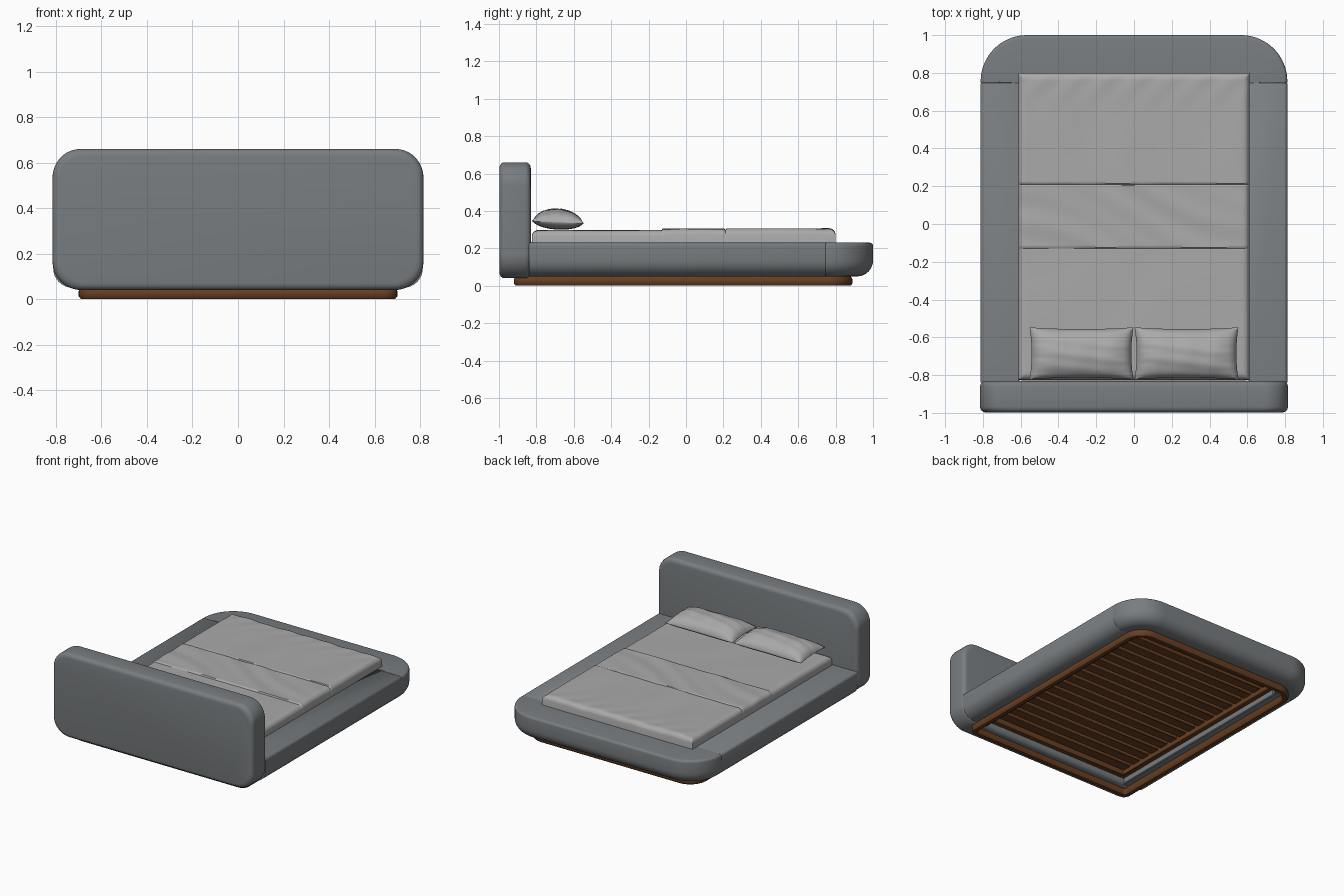
import bpy, bmesh, math
from math import sin, cos, pi, sqrt, exp

cube = bpy.data.objects.get("Cube")
if cube:
    bpy.data.objects.remove(cube, do_unlink=True)


def material(name, rgb):
    m = bpy.data.materials.new(name)
    m.use_nodes = True
    col = (*rgb, 1)
    m.diffuse_color = col
    m.node_tree.nodes["Principled BSDF"].inputs["Base Color"].default_value = col
    return m


UPHOLSTERY = material("grey upholstery", (0.19, 0.205, 0.215))
LINEN = material("light grey linen", (0.40, 0.40, 0.40))
WOOD = material("brown wood", (0.14, 0.05, 0.016))


def finish(name, bm, mat, bevel=0, segments=3, angle=40):
    bmesh.ops.recalc_face_normals(bm, faces=bm.faces)
    mesh = bpy.data.meshes.new(name)
    bm.to_mesh(mesh)
    bm.free()
    mesh.materials.append(mat)
    ob = bpy.data.objects.new(name, mesh)
    bpy.context.collection.objects.link(ob)
    bpy.context.view_layer.objects.active = ob
    bpy.ops.object.select_all(action="DESELECT")
    ob.select_set(True)
    if bevel:
        mod = ob.modifiers.new("bevel", "BEVEL")
        mod.width, mod.segments = bevel, segments
        mod.limit_method, mod.angle_limit = "ANGLE", math.radians(40)
    bpy.ops.object.shade_smooth_by_angle(angle=math.radians(angle))
    return ob


def box(name, lo, hi, mat, bevel=0, segments=3):
    bm = bmesh.new()
    bmesh.ops.create_cube(bm, size=1)
    for v in bm.verts:
        v.co = [(a + b) / 2 + c * (b - a) for a, b, c in zip(lo, hi, v.co)]
    return finish(name, bm, mat, bevel, segments)


def arc(cx, cy, r, start, sweep=90, n=12):
    angles = [math.radians(start + sweep * i / n) for i in range(n + 1)]
    return [(cx + r * cos(a), cy + r * sin(a)) for a in angles]


def sweep(name, path, profile, mat, closed, grooves=()):
    """Carry an (inset, height) profile along a counter-clockwise plan path."""
    bm = bmesh.new()
    n, rings = len(path), []
    for i, (x, y) in enumerate(path):
        a = path[i - 1] if closed or i else path[i]
        b = path[(i + 1) % n] if closed or i < n - 1 else path[i]
        tx, ty = b[0] - a[0], b[1] - a[1]
        k = math.hypot(tx, ty)
        mid = sum(d for d, z in profile) / len(profile)
        s = 0.97 if i in grooves else 1
        ring = []
        for d, z in profile:
            d = mid + (d - mid) * s
            z = 0.135 + (z - 0.135) * s
            ring.append(bm.verts.new((x - ty / k * d, y + tx / k * d, z)))
        rings.append(ring)
    m = len(profile)
    for i in range(n if closed else n - 1):
        p, q = rings[i], rings[(i + 1) % n]
        for j in range(m):
            bm.faces.new((p[j], p[(j + 1) % m], q[(j + 1) % m], q[j]))
    if not closed:
        bm.faces.new(rings[0])
        bm.faces.new(rings[-1])
    return finish(name, bm, mat)


# Upholstered surround: three sides with a rounded foot end and two seams
side = [(0.812, -0.84), (0.812, 0.742), (0.812, 0.747), (0.812, 0.752)]
right = side + arc(0.567, 0.755, 0.245, 0, n=16)
path = right + [(-x, y) for x, y in reversed(right)]
profile = ([(0.205, 0.225), (0.2, 0.23)] + arc(0.018, 0.212, 0.018, 90, n=4)
           + arc(0.085, 0.135, 0.085, 180, n=8) + [(0.2, 0.045), (0.205, 0.05)])
sweep("bed_surround", path, profile, UPHOLSTERY, False, (2, len(path) - 3))

# Headboard: rounded panel with softened rims
bm = bmesh.new()
outline = (arc(0.69, 0.535, 0.125, 0) + arc(-0.69, 0.535, 0.125, 90)
           + arc(-0.69, 0.165, 0.125, 180) + arc(0.69, 0.165, 0.125, 270))
rings = []
rim = [(-0.998 + 0.03 * (1 - cos(t * pi / 8)), 0.03 * (1 - sin(t * pi / 8))) for t in range(5)]
layers = rim + [(-1.828 - y, inset) for y, inset in reversed(rim)]
for y, inset in layers:
    rings.append([bm.verts.new((x * (1 - inset / 0.815), y, 0.35 + (z - 0.35) * (1 - inset / 0.31)))
                  for x, z in outline])
for p, q in zip(rings, rings[1:]):
    for j in range(len(p)):
        k = (j + 1) % len(p)
        bm.faces.new((p[j], p[k], q[k], q[j]))
bm.faces.new(rings[0])
bm.faces.new(rings[-1])
finish("headboard", bm, UPHOLSTERY)

# Plinth ring under the surround
path = (arc(0.56, 0.75, 0.14, 0) + arc(-0.56, 0.75, 0.14, 90)
        + arc(-0.64, -0.86, 0.06, 180) + arc(0.64, -0.86, 0.06, 270))
profile = [(0.008, 0.05), (0, 0.035), (0, 0.012), (0.01, 0), (0.035, 0), (0.045, 0.012), (0.045, 0.05)]
sweep("plinth", path, profile, WOOD, True)

# Slatted base: rails and evenly spaced slats
for s, label in ((1, "left"), (-1, "right")):
    box(f"{label}_rail", (s * 0.585 - 0.018, -0.82, 0.08), (s * 0.585 + 0.018, 0.79, 0.15), WOOD, 0.004, 1)
for y, label in ((-0.81, "head"), (0.78, "foot")):
    box(f"{label}_rail", (-0.6, y - 0.018, 0.08), (0.6, y + 0.018, 0.15), WOOD, 0.004, 1)
SLATS = 16
for i in range(SLATS):
    y = -0.75 + 1.47 * i / (SLATS - 1)
    box(f"slat_{i + 1}", (-0.58, y - 0.036, 0.115), (0.58, y + 0.036, 0.14), WOOD, 0.003, 1)

# Mattress
box("mattress", (-0.6, -0.82, 0.15), (0.6, 0.785, 0.275), LINEN, 0.03)


def wrinkle(x, y):
    """Soft cloth folds that differ between the three cover panels."""
    if y > 0.21:
        f = sin(16 * x + 5 * y + 1.5 * sin(7 * y)) * sin(5 * x + 3 * y + 1)
        f += 0.6 * sin(38 * x + 9 * sin(4 * y)) * exp(-((y - 0.8) / 0.15) ** 2)
    elif y > -0.13:
        f = sin(34 * y + 13 * x + 2 * sin(5 * x)) * sin(4 * x + 6 * y + 0.5)
    else:
        f = 0.6 * sin(9 * x - 7 * y + sin(6 * x)) * sin(6 * y + 1)
    return 0.0028 * f


# Bed cover: three panels parted by narrow seams, edges rolled down
def spread(lo, hi, n):
    edge = [0, 0.0005, 0.004, 0.010, 0.018, 0.028]
    core = [lo + 0.04 + (hi - lo - 0.08) * i / n for i in range(n + 1)]
    return [lo + e for e in edge] + core + [hi - e for e in reversed(edge)]


seams = (-0.13, 0.21)
xs = spread(-0.612, 0.612, 80)
ys = [y for y in spread(-0.825, 0.8, 110) if min(abs(y - s) for s in seams) > 0.006]
ys = sorted(ys + [s + d for s in seams for d in (-0.005, 0, 0.005)])
bm = bmesh.new()
grid = []
for y in ys:
    row = []
    for x in xs:
        dx, dy = 0.612 - abs(x), min(y + 0.825, 0.8 - y)
        d, r = min(dx, dy), 0.036
        top = 0.297 if y < seams[0] else 0.304
        z = top + wrinkle(x, y)
        if d < r:
            z += sqrt(r * r - (r - d) ** 2) - r
        if d < 1e-6:
            z = 0.19
        if min(abs(y - s) for s in seams) < 1e-6:
            z -= 0.008
        row.append(bm.verts.new((x, y, z)))
    grid.append(row)
for p, q in zip(grid, grid[1:]):
    for j in range(len(p) - 1):
        bm.faces.new((p[j], p[j + 1], q[j + 1], q[j]))
finish("bed_cover", bm, LINEN, angle=60)


# Pillows: plump cushions with drawn-out corners, leaning slightly
def pillow(name, cx, phase):
    bm = bmesh.new()
    bmesh.ops.create_cube(bm, size=2)
    bmesh.ops.subdivide_edges(bm, edges=bm.edges[:], cuts=23, use_grid_fill=True)
    for v in bm.verts:
        u, w, t = v.co
        hx = u * (1 - 0.04 * (1 - w * w))
        hy = w * (1 - 0.07 * (1 - u * u))
        swell = (max(0, 1 - u ** 4) * max(0, 1 - w * w)) ** 0.55
        fold = 0.004 * sin(7 * u + 5 * w + phase) * sin(6 * w - 4 * u + phase) * swell
        fold += 0.003 * sin(22 * w + phase) * u ** 4 * swell
        up = (0.068 if t > 0 else 0.038) * swell
        v.co = (cx + 0.275 * hx, -0.685 + 0.138 * hy,
                0.34 + t * (up + 0.002) + (fold if t > 0 else 0) - 0.006 * w)
    finish(name, bm, LINEN, angle=60)


pillow("left_pillow", 0.278, 0.4)
pillow("right_pillow", -0.278, 2.1)
